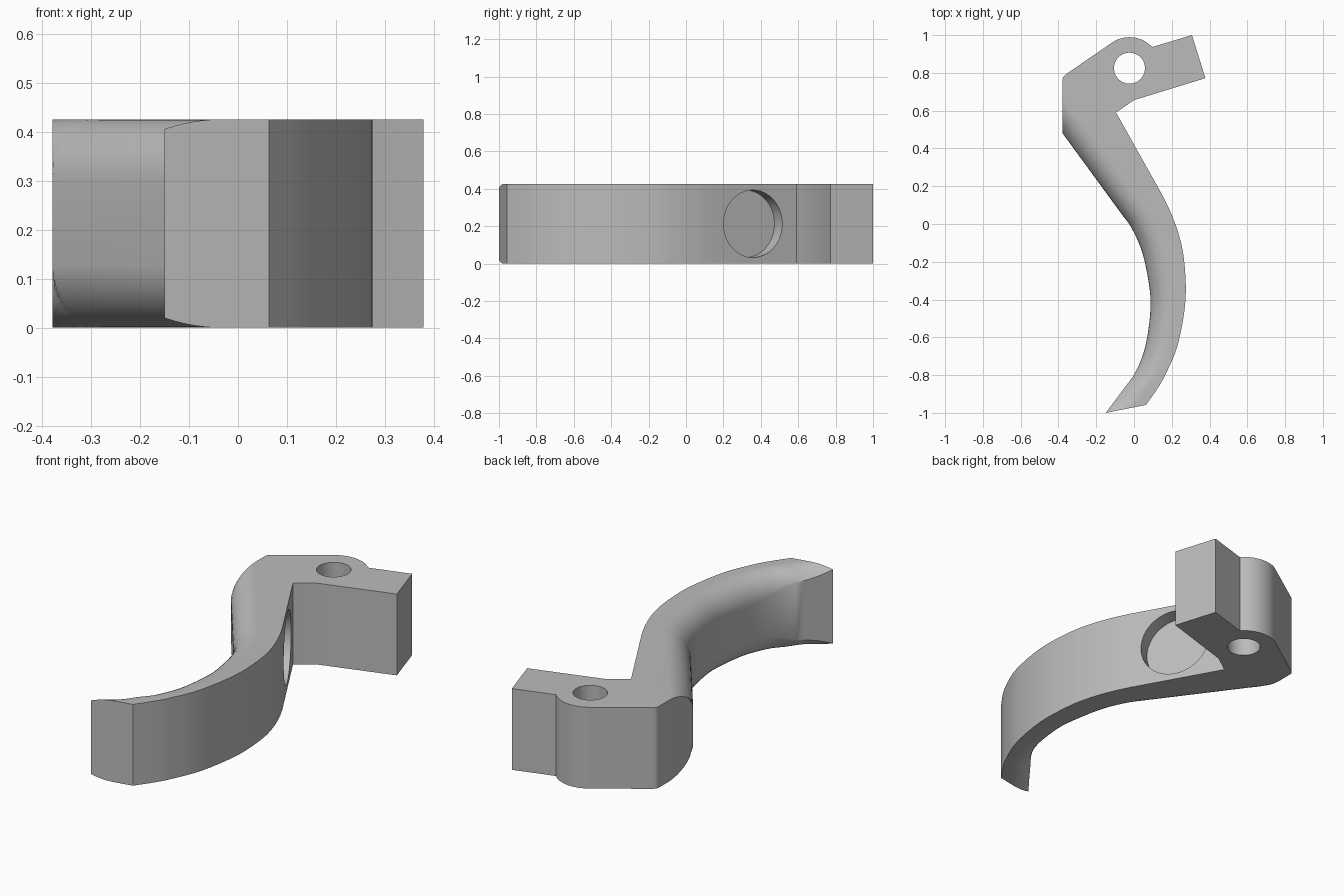
import bpy, bmesh
from math import sin, cos, asin, pi, radians
from mathutils import Vector

HEIGHT = 0.425
ROUND = 0.125
ARC_STEPS = 10

cube = bpy.data.objects.get("Cube")
if cube:
    bpy.data.objects.remove(cube, do_unlink=True)

steel = bpy.data.materials.new("plain_grey")
steel.use_nodes = True
grey = (0.5, 0.5, 0.5, 1)
steel.diffuse_color = grey
steel.node_tree.nodes["Principled BSDF"].inputs["Base Color"].default_value = grey

# Lever stations: inner x, y, outer x, y, rounding angle, rounding radius
Q = pi / 2
curved = [Vector(s) for s in [
    (-0.15, -1, 0.063, -0.958, 0.33, 0.37),
    (-0.06, -0.88, 0.125, -0.87, 0.85, 0.17),
    (0.01, -0.78, 0.17, -0.79, 1.3, ROUND),
    (0.063, -0.635, 0.233, -0.635, Q, ROUND),
    (0.088, -0.43, 0.273, -0.4, Q, ROUND),
    (0.07, -0.265, 0.265, -0.19, Q, ROUND),
    (0.037, -0.13, 0.237, -0.055, Q, ROUND),
    (-0.016, -0.016, 0.195, 0.06, Q, ROUND),
    (-0.06, 0.045, 0.153, 0.148, Q, ROUND)]]
corner = (-0.095, 0.59)


def smooth_path(pts, steps):
    """Pass a Catmull-Rom curve through the points."""
    out = []
    for i in range(len(pts) - 1):
        a, b = pts[i], pts[i + 1]
        before = pts[i - 1] if i else a * 2 - b
        after = pts[i + 2] if i + 2 < len(pts) else b * 2 - a
        for k in range(steps):
            t = k / steps
            out.append(a + (b - before) * t / 2
                       + (before * 2 - a * 5 + b * 4 - after) * t * t / 2
                       + (a * 3 - before - b * 3 + after) * t ** 3 / 2)
    return out + [pts[-1]]


def section(ix, iy, ox, oy, angle, radius):
    """Closed ring: square outer side, rounded inner side."""
    inner, outer = Vector((ix, iy, 0)), Vector((ox, oy, 0))
    across = (outer - inner).normalized()
    up = Vector((0, 0, 1))
    top = []
    for k in range(ARC_STEPS + 1):
        a = angle * k / ARC_STEPS
        depth = radius * (sin(angle) - sin(a))
        # arc starts level with the top face and falls to the inner edge
        depth = max(depth, 0)
        top.append((inner + across * depth, radius * (1 - cos(a))))
    ring = [outer, outer + up * HEIGHT]
    ring += [p + up * (HEIGHT - d) for p, d in top]
    ring += [p + up * d for p, d in reversed(top)]
    return ring


stations = smooth_path(curved, 4)
# Rounding runs out where the lever meets the flat back of the head
for k in range(9):
    f = k / 8
    stations.append((-0.378, 0.48 + 0.21 * f, *corner, asin(1 - f), ROUND))

# Head outline with block and pivot boss
pivot = Vector((-0.024, 0.825, 0))
head = [corner, (0, 0.656), (0.378, 0.772), (0.307, 1)]
for k in range(15):
    a = radians(43 + 85 * k / 14)
    head.append((pivot.x + 0.164 * cos(a), pivot.y + 0.164 * sin(a)))
head += [(-0.35, 0.8), (-0.364, 0.79), (-0.374, 0.78), (-0.378, 0.768), (-0.378, 0.69)]

bm = bmesh.new()
rings = [[bm.verts.new(p) for p in section(*s)] for s in stations]
bm.faces.new(rings[0])
for r, s in zip(rings, rings[1:]):
    for i in range(len(r)):
        j = (i + 1) % len(r)
        bm.faces.new((r[i], r[j], s[j], s[i]))
low = [bm.verts.new((x, y, 0)) for x, y in head]
high = [bm.verts.new((x, y, HEIGHT)) for x, y in head]
bm.faces.new(low[::-1])
bm.faces.new(high)
for i in range(len(head) - 1):
    bm.faces.new((low[i], low[i + 1], high[i + 1], high[i]))
bmesh.ops.remove_doubles(bm, verts=bm.verts, dist=0.0003)
bmesh.ops.recalc_face_normals(bm, faces=bm.faces)
mesh = bpy.data.meshes.new("curved_lever")
bm.to_mesh(mesh)
bm.free()
mesh.materials.append(steel)
lever = bpy.data.objects.new("curved_lever", mesh)
bpy.context.collection.objects.link(lever)


def drill(name, centre, direction, radius, length):
    """Cut a round hole into the lever."""
    bpy.ops.mesh.primitive_cylinder_add(vertices=64, radius=radius, depth=length, location=centre)
    cutter = bpy.context.object
    cutter.name = name
    cutter.rotation_euler = direction.to_track_quat("Z", "Y").to_euler()
    cutter.hide_render = True
    cutter.data.materials.append(steel)
    mod = lever.modifiers.new(name, "BOOLEAN")
    mod.operation = "DIFFERENCE"
    mod.solver = "EXACT"
    mod.object = cutter
    bpy.ops.object.select_all(action="DESELECT")
    lever.select_set(True)
    bpy.context.view_layer.objects.active = lever
    bpy.ops.object.modifier_apply(modifier=name)
    bpy.data.objects.remove(cutter, do_unlink=True)


# Pivot hole through the boss, and shallow spring pocket in the outer flank
drill("pivot_hole", pivot + Vector((0, 0, HEIGHT / 2)), Vector((0, 0, 1)), 0.082, 1)
flank = Vector((0.87, 0.49, 0)).normalized()
pocket = Vector((0.035, 0.358, HEIGHT / 2))
drill("spring_pocket", pocket + flank * 0.015, flank, 0.18, 0.2)

bpy.ops.object.shade_smooth_by_angle(angle=radians(28))
